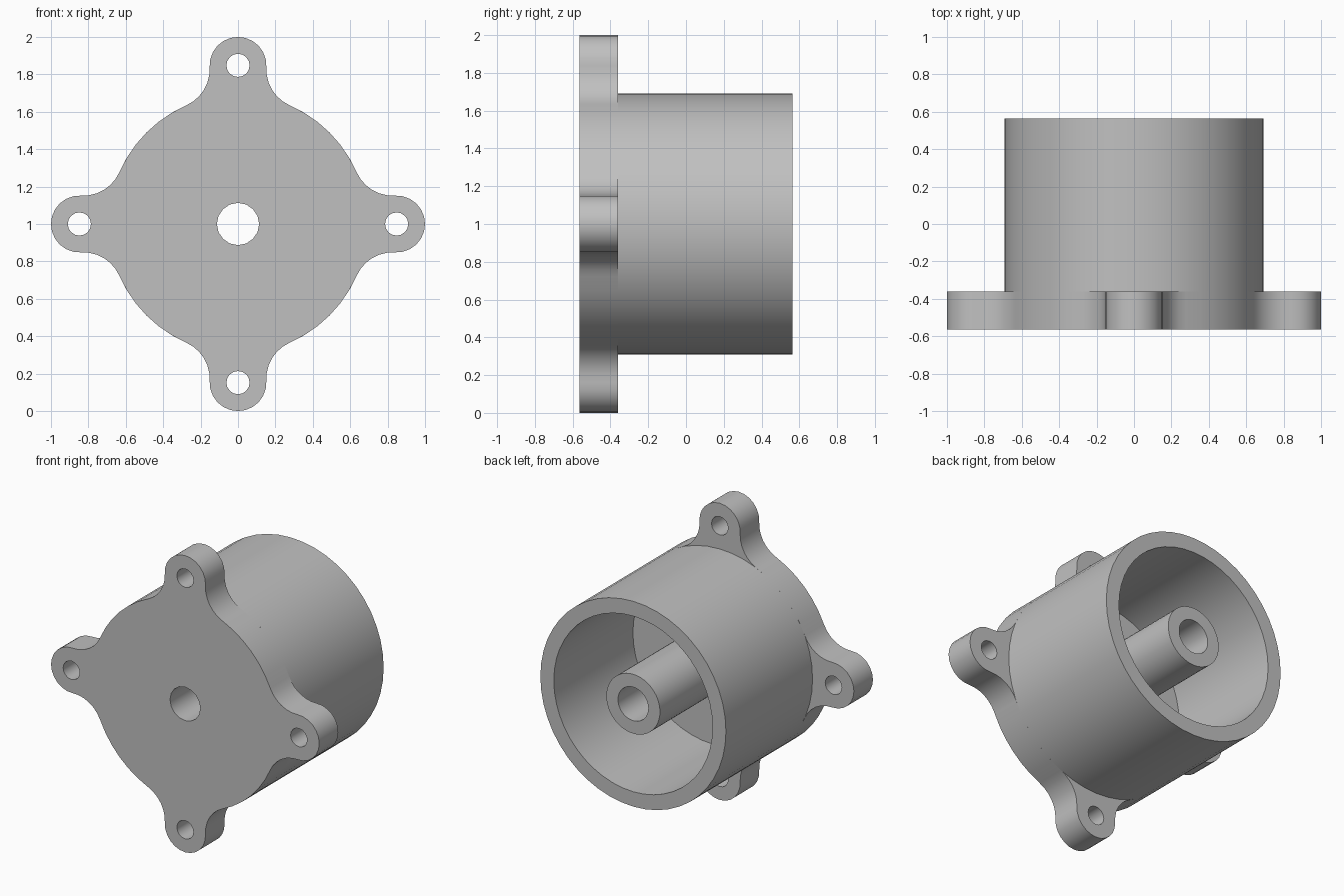
import bpy, bmesh
from math import sin, cos, pi, acos, atan2
from mathutils import Vector, Matrix

if "Cube" in bpy.data.objects:
    bpy.data.objects.remove(bpy.data.objects["Cube"], do_unlink=True)

R_BODY, R_INNER, R_BOSS, R_BORE = 0.692, 0.592, 0.2, 0.113
R_LOBE, LOBE_AT, R_FILLET, R_HOLE = 0.152, 0.848, 0.21, 0.062
FRONT, FLANGE_BACK, FLOOR, BACK = -0.563, -0.36, -0.28, 0.563
CENTRE_Z = 1.0

metal = bpy.data.materials.new("plain grey")
metal.use_nodes = True
grey = (0.53, 0.53, 0.53, 1)
metal.diffuse_color = grey
metal.node_tree.nodes["Principled BSDF"].inputs["Base Color"].default_value = grey


def finish(bm, name):
    bmesh.ops.remove_doubles(bm, verts=bm.verts[:], dist=1e-5)
    bmesh.ops.recalc_face_normals(bm, faces=bm.faces[:])
    mesh = bpy.data.meshes.new(name)
    bm.to_mesh(mesh)
    bm.free()
    mesh.materials.append(metal)
    ob = bpy.data.objects.new(name, mesh)
    bpy.context.collection.objects.link(ob)
    bpy.ops.object.select_all(action='DESELECT')
    ob.select_set(True)
    bpy.context.view_layer.objects.active = ob
    bpy.ops.object.shade_smooth_by_angle(angle=pi / 6)
    return ob


def arc(centre, radius, start, end, steps):
    """Points of an arc, both ends included."""
    angles = [start + (end - start) * i / steps for i in range(steps + 1)]
    return [Vector((centre[0] + radius * cos(a), centre[1] + radius * sin(a))) for a in angles]


def ring(centre, radius, steps):
    return arc(centre, radius, 0, 2 * pi, steps)[:-1]


def flange_outline():
    """Round plate with four ears, blended by tangent fillets."""
    a, b = R_BODY + R_FILLET, R_LOBE + R_FILLET
    theta = acos((a * a + LOBE_AT ** 2 - b * b) / (2 * a * LOBE_AT))
    fx, fy = a * cos(theta), a * sin(theta)
    lobe_angle = atan2(fy, fx - LOBE_AT)
    ear = arc((LOBE_AT, 0), R_LOBE, -lobe_angle, lobe_angle, 12)
    fillet = arc((fx, fy), R_FILLET, lobe_angle - pi, theta - pi, 6)
    body = arc((0, 0), R_BODY, theta, pi / 2 - theta, 6)
    lower_fillet = [Vector((p.y, p.x)) for p in reversed(fillet)]
    quarter = ear[:-1] + fillet[:-1] + body[:-1] + lower_fillet[:-1]
    return [Matrix.Rotation(k * pi / 2, 2) @ p for k in range(4) for p in quarter]


# Mounting flange with four bolt holes and a central bore
bm = bmesh.new()
loops = [flange_outline(), ring((0, 0), R_BORE, 16)]
for k in range(4):
    loops.append(ring((LOBE_AT * cos(k * pi / 2), LOBE_AT * sin(k * pi / 2)), R_HOLE, 16))
edges = []
for loop in loops:
    verts = [bm.verts.new((p.x, FRONT, CENTRE_Z + p.y)) for p in loop]
    edges += [bm.edges.new((v, verts[i - 1])) for i, v in enumerate(verts)]
bmesh.ops.triangle_fill(bm, use_beauty=True, edges=edges)
extruded = bmesh.ops.extrude_face_region(bm, geom=bm.faces[:], use_keep_orig=True)
moved = [g for g in extruded["geom"] if isinstance(g, bmesh.types.BMVert)]
bmesh.ops.translate(bm, verts=moved, vec=(0, FLANGE_BACK - FRONT, 0))
finish(bm, "mounting_flange")

# Cup wall, floor and central boss, turned from one profile
bm = bmesh.new()
profile = [(R_BODY, FLANGE_BACK), (R_BODY, BACK), (R_INNER, BACK), (R_INNER, FLOOR),
           (R_BOSS, FLOOR), (R_BOSS, BACK), (R_BORE, BACK), (R_BORE, FLANGE_BACK)]
verts = [bm.verts.new((r, y, CENTRE_Z)) for r, y in profile]
line = [bm.edges.new(pair) for pair in zip(verts, verts[1:])]
bmesh.ops.spin(bm, geom=verts + line, cent=(0, 0, CENTRE_Z), axis=(0, 1, 0),
               angle=2 * pi, steps=48)
finish(bm, "cup_with_boss")
